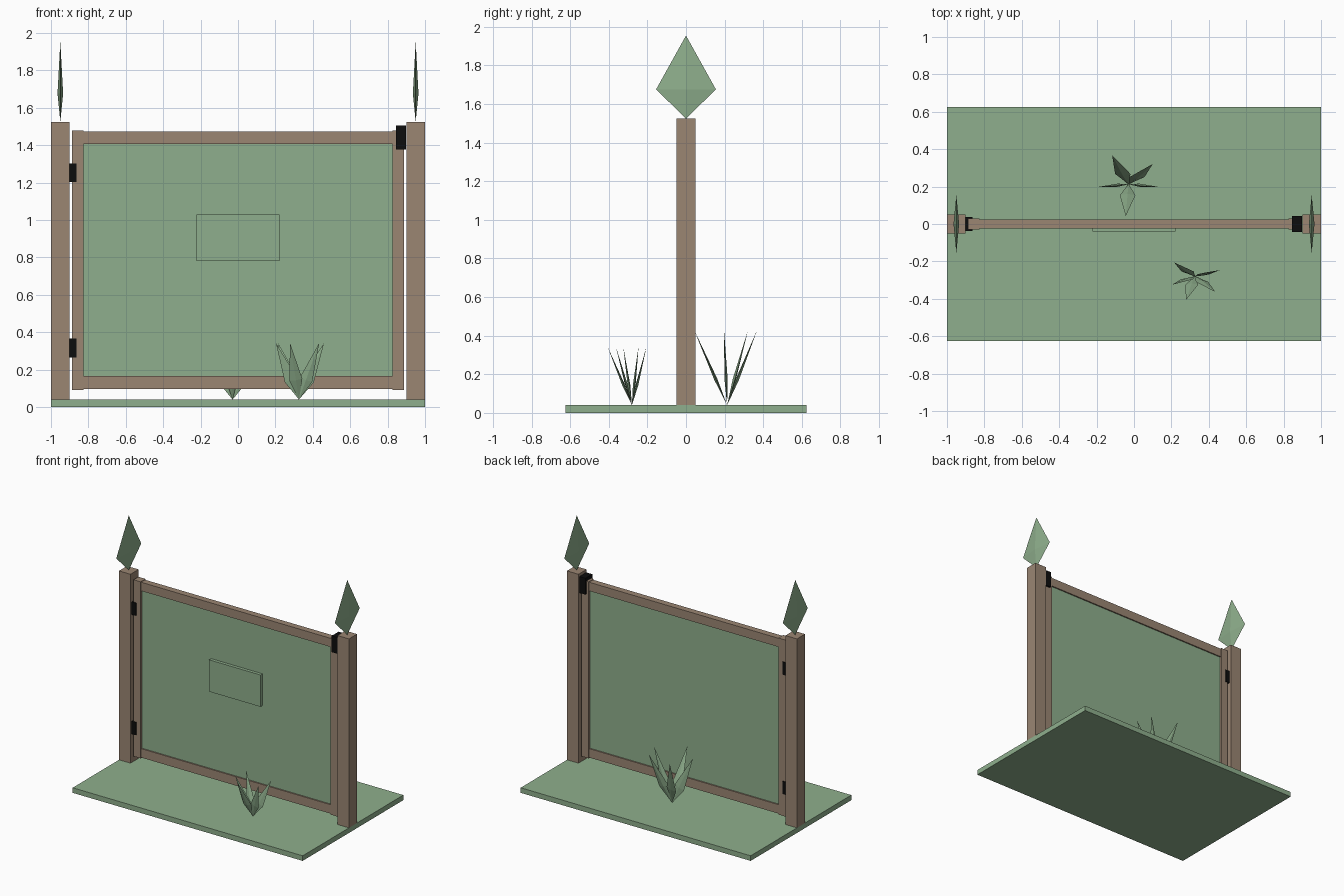
import bpy
from mathutils import Vector

if "Cube" in bpy.data.objects:
    bpy.data.objects.remove(bpy.data.objects["Cube"])


def material(name, color):
    m = bpy.data.materials.new(name)
    m.diffuse_color = (*color, 1)
    m.use_nodes = True
    m.node_tree.nodes["Principled BSDF"].inputs["Base Color"].default_value = m.diffuse_color
    return m


GREEN = material("soft green", (0.275, 0.43, 0.266))
BROWN = material("wood brown", (0.325, 0.236, 0.171))
BLACK = material("iron black", (0.004, 0.004, 0.004))


def make(name, verts, faces, mat):
    me = bpy.data.meshes.new(name)
    me.from_pydata(verts, [], faces)
    me.materials.append(mat)
    ob = bpy.data.objects.new(name, me)
    bpy.context.collection.objects.link(ob)
    return ob


def box(name, x, y, z, mat):
    verts = [(a, b, c) for a in x for b in y for c in z]
    faces = [(0, 1, 3, 2), (4, 6, 7, 5), (0, 4, 5, 1),
             (2, 3, 7, 6), (0, 2, 6, 4), (1, 5, 7, 3)]
    return make(name, verts, faces, mat)


def leaf(name, base, tip, flat_axis, half_width, half_thick):
    """Thin four-sided double pyramid, widest about a third of the way up."""
    base, tip = Vector(base), Vector(tip)
    axis = tip - base
    side = Vector(flat_axis).cross(axis).normalized()
    normal = axis.cross(side).normalized()
    mid = base + axis * 0.35
    ring = [mid + side * half_width, mid + normal * half_thick,
            mid - side * half_width, mid - normal * half_thick]
    faces = []
    for i in range(4):
        j = (i + 1) % 4
        faces += [(0, 2 + j, 2 + i), (1, 2 + i, 2 + j)]
    return make(name, [base, tip] + ring, faces, GREEN)


# Ground slab
box("ground_slab", (-1, 1), (-0.625, 0.625), (0, 0.04), GREEN)

# Posts with leaf finials, and gate stiles
for s, side in ((-1, "left"), (1, "right")):
    box(f"{side}_post", sorted((s * 0.9, s)), (-0.05, 0.05), (0.04, 1.525), BROWN)
    box(f"{side}_stile", sorted((s * 0.825, s * 0.887)), (-0.03, 0.03),
        (0.09, 1.478), BROWN)
    leaf(f"{side}_post_leaf", (s * 0.95, 0, 1.525), (s * 0.95, 0, 1.955),
         (1, 0, 0), 0.155, 0.015)

# Gate rails, panel and blank plaque
box("bottom_rail", (-0.825, 0.825), (-0.025, 0.025), (0.095, 0.165), BROWN)
box("top_rail", (-0.825, 0.825), (-0.025, 0.025), (1.405, 1.473), BROWN)
box("gate_panel", (-0.825, 0.825), (-0.015, 0.015), (0.165, 1.405), GREEN)
box("plaque", (-0.223, 0.223), (-0.04, -0.015), (0.78, 1.03), GREEN)

# Hinges and latch
for name, z in (("lower_hinge", 0.315), ("upper_hinge", 1.253)):
    box(name, (-0.905, -0.863), (-0.037, 0.037), (z - 0.05, z + 0.05), BLACK)
box("latch", (0.845, 0.898), (-0.043, 0.043), (1.377, 1.505), BLACK)

# Two tufts: base point, height, half width, leaf tip offsets
tufts = {
    "front_plant": ((0.326, -0.28, 0.04), 0.302, 0.035,
                    [(-0.112, 0.075), (0.134, 0.034), (0.108, -0.083),
                     (-0.048, -0.126), (-0.123, -0.045)]),
    "back_plant": ((-0.029, 0.213, 0.04), 0.388, 0.042,
                   [(-0.17, -0.016), (0.168, -0.016), (-0.088, 0.155),
                    (0.129, 0.108), (-0.015, -0.17)]),
}
for name, (base, height, width, tips) in tufts.items():
    for i, (dx, dy) in enumerate(tips):
        tip = (base[0] + dx, base[1] + dy, base[2] + height)
        leaf(f"{name}_leaf_{i + 1}", base, tip, (0, 1, 0), width, width * 0.2)
